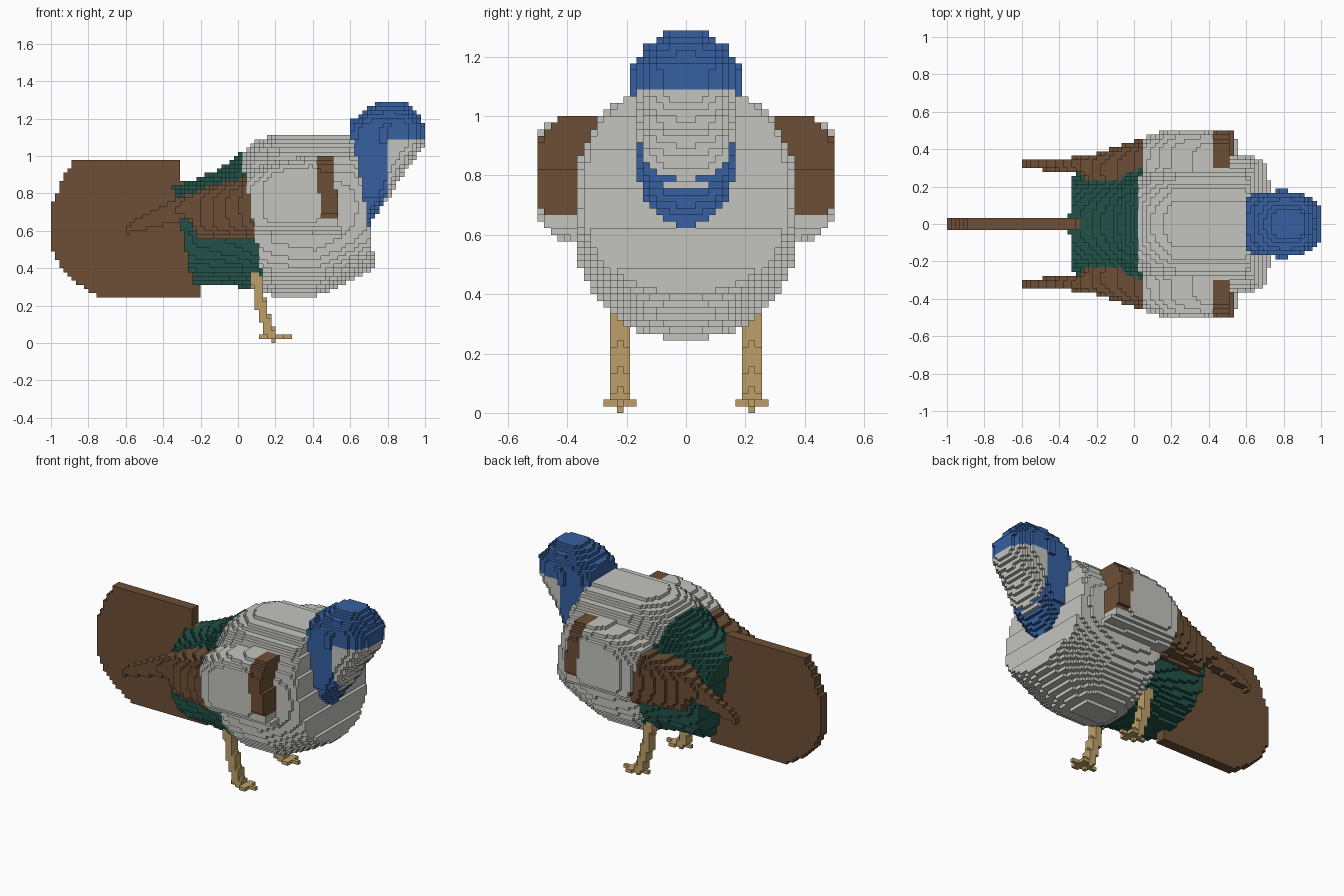
import bpy
import bmesh
import math

if "Cube" in bpy.data.objects:
    bpy.data.objects.remove(bpy.data.objects["Cube"])

S = 2 / 90  # block size


def material(name, rgb):
    lin = [((c / 255 + 0.055) / 1.055) ** 2.4 for c in rgb] + [1]
    m = bpy.data.materials.new(name)
    m.use_nodes = True
    m.diffuse_color = lin
    m.node_tree.nodes["Principled BSDF"].inputs["Base Color"].default_value = lin
    return m


GREY = material("pale grey", (196, 196, 191))
GREEN = material("dark green", (34, 82, 72))
BROWN = material("brown", (108, 79, 54))
BLUE = material("blue", (54, 96, 160))
TAN = material("tan", (190, 160, 106))

# Outward direction of each block side, with its four corners
SIDES = []
for axis in range(3):
    u, v = (axis + 1) % 3, (axis + 2) % 3
    for sign in (1, -1):
        ring = [(0, 0), (1, 0), (1, 1), (0, 1)][::sign]
        corners = []
        for a, b in ring:
            c = [0, 0, 0]
            c[axis], c[u], c[v] = int(sign > 0), a, b
            corners.append(c)
        d = [0, 0, 0]
        d[axis] = sign
        SIDES.append((d, corners))


def blocks(name, inside, mats, pick=lambda x, y, z: 0, xr=(-1, 1), yr=(-0.55, 0.55), zr=(0, 1.3)):
    """Fill a solid with cubes on a common grid and keep only the outer skin."""
    cells = {}
    for i in range(round((xr[0] + 1) / S), round((xr[1] + 1) / S)):
        x = (i + 0.5) * S - 1
        for j in range(round(yr[0] / S), round(yr[1] / S) + 1):
            for k in range(round(zr[0] / S), round(zr[1] / S)):
                y, z = j * S, (k + 0.5) * S
                if inside(x, y, z):
                    cells[i, j, k] = pick(x, y, z)
    bm = bmesh.new()
    verts = {}
    for (i, j, k), mat in cells.items():
        for d, corners in SIDES:
            if (i + d[0], j + d[1], k + d[2]) in cells:
                continue
            ring = []
            for a, b, c in corners:
                key = (i + a, j + b, k + c)
                if key not in verts:
                    verts[key] = bm.verts.new((key[0] * S - 1, (key[1] - 0.5) * S, key[2] * S))
                ring.append(verts[key])
            bm.faces.new(ring).material_index = mat
    mesh = bpy.data.meshes.new(name)
    bm.to_mesh(mesh)
    bm.free()
    for m in mats:
        mesh.materials.append(m)
    ob = bpy.data.objects.new(name, mesh)
    bpy.context.collection.objects.link(ob)
    return ob


def loft(rows, power):
    """Rounded sections along an axis; each row is position, low, high, y centre, y half width."""
    def test(t, a, y):
        if not rows[0][0] <= t <= rows[-1][0]:
            return False
        for r, q in zip(rows, rows[1:]):
            if t <= q[0]:
                f = (t - r[0]) / (q[0] - r[0])
                lo, hi, c, h = [r[n] + (q[n] - r[n]) * f for n in range(1, 5)]
                break
        da = abs(a - (lo + hi) / 2) / ((hi - lo) / 2)
        dy = abs(y - c) / h
        return da < 1 and dy < 1 and da ** power + dy ** power <= 1
    return test


def rear(x, z):
    """Slanted border between the front and rear plumage."""
    return x < 0.02 + (1 - z) * 0.17


# Body: grey in front, green rump, both ends cut on a slant
body = loft([
    (-0.36, 0.33, 0.83, 0, 0.27), (-0.25, 0.31, 0.87, 0, 0.29), (-0.1, 0.31, 0.93, 0, 0.31),
    (0, 0.30, 1.01, 0, 0.33), (0.1, 0.28, 1.08, 0, 0.35), (0.2, 0.25, 1.115, 0, 0.37),
    (0.42, 0.25, 1.115, 0, 0.38), (0.57, 0.315, 1.115, 0, 0.37), (0.62, 0.34, 1.11, 0, 0.36),
    (0.73, 0.405, 1.0, 0, 0.33)], 2.3)
blocks("body",
       lambda x, y, z: -0.34 + (0.8 - z) * 0.2 <= x <= 0.72 - (z - 0.5) * 0.17 and body(x, z, y),
       [GREY, GREEN], lambda x, y, z: int(rear(x, z)), xr=(-0.4, 0.8))

# Head: blue hood with a grey face
head = loft([
    (0.63, 0.66, 0.70, 0, 0.05), (0.72, 0.60, 0.76, 0, 0.135), (0.8, 0.57, 0.82, 0, 0.17),
    (0.9, 0.54, 0.88, 0, 0.175), (0.98, 0.52, 0.94, 0, 0.175), (1.07, 0.53, 1.005, 0, 0.178),
    (1.17, 0.58, 1.005, 0, 0.178), (1.22, 0.65, 0.96, 0, 0.15), (1.28, 0.73, 0.91, 0, 0.08)], 2.5)


def head_inside(x, y, z):
    back = 0.61 if z > 0.98 else 0.61 + (0.98 - z) * 0.2
    return x > back and head(z, x, y)


blocks("head", head_inside, [BLUE, GREY],
       lambda x, y, z: int(z < 1.09 and x > 0.81 - max(0, 0.95 - z) * 0.12),
       xr=(0.5, 1), yr=(-0.25, 0.25), zr=(0.6, 1.3))

# Tail: thin upright fan
fan = loft([
    (-1.0, 0.53, 0.73, 0, 0.034), (-0.975, 0.46, 0.79, 0, 0.034), (-0.94, 0.40, 0.87, 0, 0.034),
    (-0.88, 0.33, 0.98, 0, 0.034), (-0.75, 0.25, 0.98, 0, 0.034),
    (-0.1, 0.25, 0.98, 0, 0.034)], 60)
blocks("tail", lambda x, y, z: x < -0.32 + (0.97 - z) * 0.18 and fan(x, z, y),
       [BROWN], xr=(-1, -0.1), yr=(-0.1, 0.1))


def wing_front(z):
    return 0.5 + (1 - z) * 0.12


def wing_colour(x, y, z):
    return int(rear(x, z) or (x > wing_front(z) - 0.09 and z > 0.66))


for name, s in (("front", -1), ("back", 1)):
    # Wing: grey shoulder with a brown bar, brown flight feathers and a thin tip
    wing = loft([
        (-0.6, 0.585, 0.625, s * 0.32, 0.02), (-0.53, 0.60, 0.665, s * 0.32, 0.03),
        (-0.32, 0.65, 0.775, s * 0.32, 0.036), (-0.29, 0.66, 0.79, s * 0.31, 0.05),
        (-0.25, 0.65, 0.80, s * 0.30, 0.07), (-0.22, 0.565, 0.82, s * 0.29, 0.085),
        (0, 0.565, 0.88, s * 0.29, 0.15), (0.09, 0.565, 0.93, s * 0.30, 0.18),
        (0.2, 0.585, 0.97, s * 0.31, 0.20), (0.4, 0.585, 1.005, s * 0.31, 0.20),
        (0.45, 0.585, 1.005, s * 0.31, 0.185), (0.56, 0.585, 1.005, s * 0.31, 0.185)], 3.5)
    blocks(name + "_wing", lambda x, y, z: x < wing_front(z) and wing(x, z, y),
           [GREY, BROWN], wing_colour, xr=(-0.64, 0.6), zr=(0.5, 1.1))

    # Leg: slanted shank running up into the belly
    yc = s * 10 * S
    leg = loft([(0.03, 0.145, 0.205, yc, 0.034), (0.2, 0.09, 0.15, yc, 0.034),
                (0.42, 0.06, 0.125, yc, 0.034)], 3)
    blocks(name + "_leg", lambda x, y, z: leg(z, x, y), [TAN],
           xr=(0, 0.3), yr=(yc - 0.1, yc + 0.1), zr=(0, 0.5))

    # Foot: crossed toes on a small pad
    def foot(x, y, z):
        d = abs(y - yc)
        if z < S:
            return d < 0.01 and 0.178 < x < 0.2
        return z < 2 * S and ((0.11 < x < 0.29 and d < 0.01) or (0.16 < x < 0.225 and d < 0.03)
                              or (0.2 < x < 0.245 and d < 0.056))

    blocks(name + "_foot", foot, [TAN], xr=(0, 0.4), yr=(yc - 0.1, yc + 0.1), zr=(0, 0.1))
